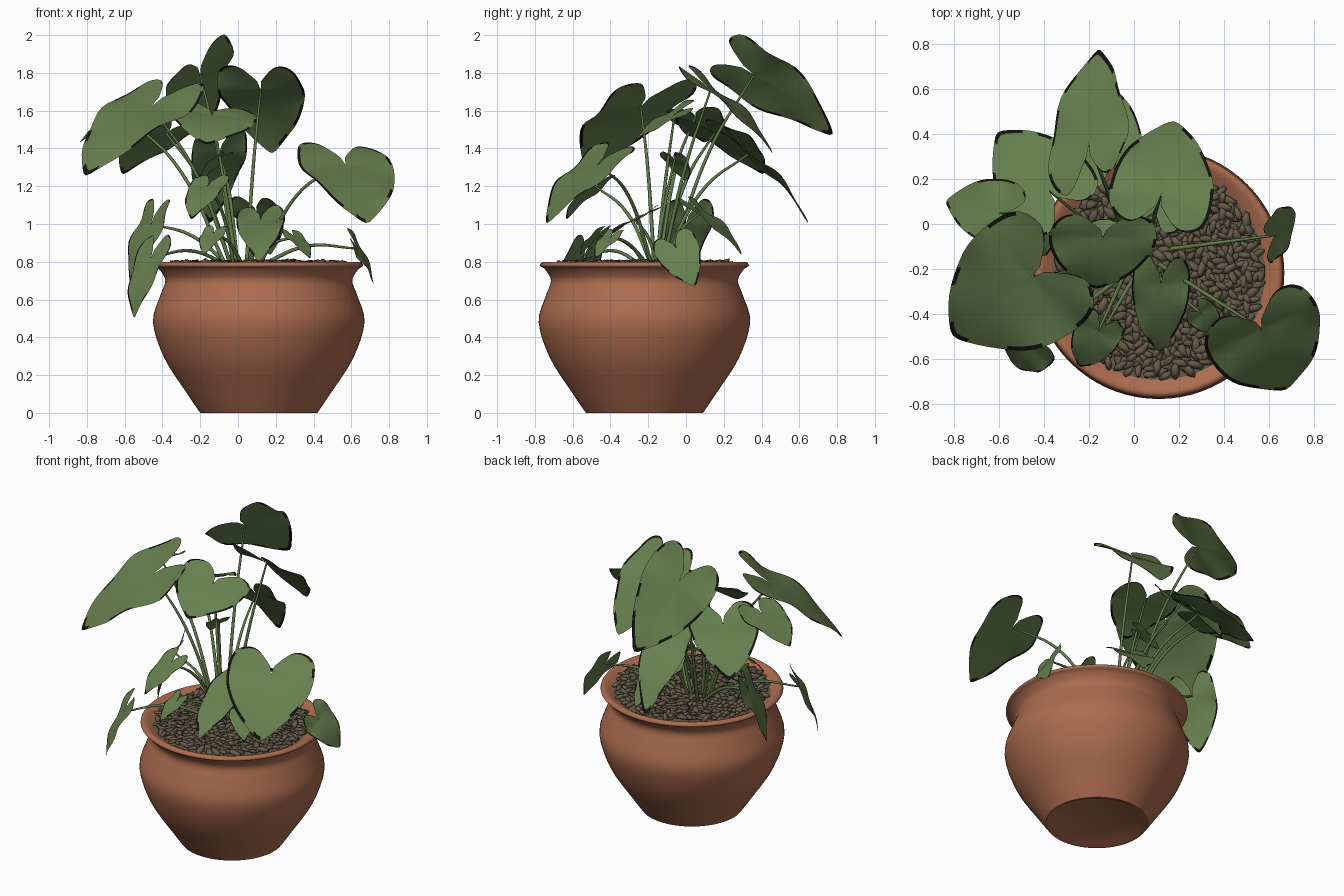
import bpy, bmesh, math, random
from mathutils import Vector, Matrix, Euler

if "Cube" in bpy.data.objects:
    bpy.data.objects.remove(bpy.data.objects["Cube"])

random.seed(4)
CX, CY = 0.11, -0.22            # pot axis
CROWN = Vector((.03, -.14, .77))  # where the stalks rise
UP = Vector((0, 0, 1))


def material(name, rgb):
    m = bpy.data.materials.new(name)
    m.diffuse_color = (*rgb, 1)
    m.use_nodes = True
    m.node_tree.nodes["Principled BSDF"].inputs["Base Color"].default_value = m.diffuse_color
    return m


TERRACOTTA = material("terracotta", (0.41, 0.15, 0.078))
PEBBLE = material("pebble_brown", (0.13, 0.105, 0.066))
LEAF = material("leaf_green", (0.135, 0.215, 0.077))
EDGE = material("leaf_edge_dark", (0.006, 0.007, 0.004))
STEM = material("stem_green", (0.12, 0.20, 0.065))


def smooth_path(pts, n):
    """Catmull-Rom curve through a few 2D points."""
    p = [Vector(q) for q in pts]
    p = [p[0]] + p + [p[-1]]
    out = []
    for a, b, c, d in zip(p, p[1:], p[2:], p[3:]):
        for i in range(n):
            t = i / n
            out.append(b + .5 * t * (c - a + t * (2 * a - 5 * b + 4 * c - d + t * (3 * (b - c) + d - a))))
    return out + [p[-1]]


def finish(name, bm, mats):
    me = bpy.data.meshes.new(name)
    for f in bm.faces:
        f.smooth = True
    bm.to_mesh(me)
    bm.free()
    ob = bpy.data.objects.new(name, me)
    for m in mats:
        me.materials.append(m)
    bpy.context.collection.objects.link(ob)
    return ob


def lathe(name, profile, mat, seg=72):
    bm = bmesh.new()
    vs = [bm.verts.new((CX + r, CY, z)) for r, z in profile]
    es = [bm.edges.new(p) for p in zip(vs, vs[1:])]
    bmesh.ops.spin(bm, geom=vs + es, cent=(CX, CY, 0), axis=(0, 0, 1),
                   angle=math.tau, steps=seg, use_duplicate=False)
    bmesh.ops.remove_doubles(bm, verts=bm.verts, dist=1e-4)
    bmesh.ops.recalc_face_normals(bm, faces=bm.faces)
    return finish(name, bm, [mat])


# Pot: recessed foot, rounded belly, neck and flared rim
body = smooth_path([(.31, 0), (.385, .11), (.50, .29), (.56, .48), (.522, .62), (.495, .70),
                    (.525, .758), (.553, .78), (.53, .80), (.472, .77)], 4)
pot = lathe("pot", [(0, .02), (.27, .015), (.295, 0)] + body, TERRACOTTA)
bpy.context.view_layer.objects.active = pot
pot.select_set(True)
bpy.ops.object.shade_smooth_by_angle(angle=math.radians(50))

# Soil bed and loose pebbles in a jittered sunflower spiral
lathe("soil", [(0, .775), (.474, .772)], PEBBLE)
bm = bmesh.new()
N = 620
for i in range(N):
    r, a = .46 * math.sqrt((i + .5) / N), i * 2.39996 + random.uniform(-.03, .03)
    rot = Euler((random.uniform(-.5, .5), random.uniform(-.5, .5), random.uniform(0, 6.28)))
    k = random.uniform(.8, 1.2)
    mtx = (Matrix.Translation((CX + r * math.cos(a), CY + r * math.sin(a), random.uniform(.778, .795)))
           @ rot.to_matrix().to_4x4() @ Matrix.Diagonal((.042 * k, .019 * k, .013 * k, 1)))
    bmesh.ops.create_icosphere(bm, subdivisions=1, radius=1, matrix=mtx)
finish("pebbles", bm, [PEBBLE])

# Half outline of a heart leaf, notch to tip: (along the midrib, across)
HALF = smooth_path([(-.14, .05), (-.4, .5), (-.29, .98), (.14, 1.06), (.62, .68), (1.02, 0)], 3)
OUTLINE = [(a, b) for a, b in HALF] + [(a, -b) for a, b in reversed(HALF[:-1])]
RINGS = [.25, .5, .75, .975, 1]


def leaf(name, joint, tip, width, roll=0):
    """Heart leaf running from its stalk joint to its tip."""
    u = tip - joint
    side = Matrix.Rotation(-math.radians(roll), 3, u) @ u.cross(UP).normalized()
    n = side.cross(u).normalized()
    ph = random.uniform(0, 6)

    def place(a, b, k):
        bulge = .28 * a * (1 - a) if a > 0 else -.25 * a * a
        wave = .04 * k * k * math.sin(9 * a + ph + (2 if b > 0 else 0)) * abs(b)
        return joint + u * a + side * (b * width / 2) + n * (u.length * (bulge + wave))

    bm = bmesh.new()
    c = bm.verts.new(joint)
    prev = None
    for k in RINGS:
        row = [bm.verts.new(place(a * k, b * k, k)) for a, b in OUTLINE]
        for i in range(len(row) - 1):
            if prev is None:
                bm.faces.new((c, row[i], row[i + 1]))
            else:
                f = bm.faces.new((prev[i], row[i], row[i + 1], prev[i + 1]))
                f.material_index = int(k == 1 and random.random() < .6)
        prev = row
    bmesh.ops.recalc_face_normals(bm, faces=bm.faces)
    if sum(f.normal.dot(n) for f in bm.faces) < 0:
        bmesh.ops.reverse_faces(bm, faces=bm.faces)
    finish("leaf_" + name, bm, [LEAF, EDGE]).modifiers.new("round", 'SUBSURF').levels = 1


def stem(name, joint):
    """Arching stalk from the crown to a leaf joint."""
    root = CROWN + Vector((.12 * joint.x + random.uniform(-.03, .03),
                           .12 * joint.y + random.uniform(-.03, .03), 0))
    arch = .22 if joint.z > 1 else .08
    mid = root.lerp(joint, .5) + UP * (arch * (joint - root).xy.length + .02)
    cu = bpy.data.curves.new(name, 'CURVE')
    cu.dimensions = '3D'
    cu.bevel_depth = .009
    cu.bevel_resolution = 2
    sp = cu.splines.new('BEZIER')
    sp.bezier_points.add(2)
    for p, co, r in zip(sp.bezier_points, (root, mid, joint), (1.2, 1, .6)):
        p.co = co
        p.radius = r
        p.handle_left_type = p.handle_right_type = 'AUTO'
    cu.materials.append(STEM)
    bpy.context.collection.objects.link(bpy.data.objects.new("stem_" + name, cu))


# Main leaves: joint, tip, width (and roll in degrees)
MAIN = {
    "top_back": ((-.2, .36, 1.79), (-.16, .78, 1.47), .42, 44),
    "big_left": ((-.46, -.24, 1.62), (-.81, -.5, 1.25), .57, 6),
    "big_right": ((.57, -.47, 1.31), (.68, -.74, 1), .5, 3),
    "upper_middle": ((.12, .13, 1.71), (.18, .46, 1.37), .43),
    "back_left": ((-.38, .15, 1.48), (-.61, .41, 1.26), .4),
    "lower_back": ((-.1, .33, 1.37), (-.15, .65, 1), .27),
    "far_left": ((-.6, .05, 1.57), (-.84, .1, 1.43), .28),
    "centre": ((-.14, -.06, 1.58), (-.17, -.29, 1.42), .45, 10),
    "low_front": ((.12, -.27, 1.02), (.11, -.57, .8), .24),
    "low_right": ((.63, -.05, .87), (.72, .05, .67), .22, -50),
    "drooping_left": ((-.46, -.54, .82), (-.55, -.61, .5), .23),
    "side_left": ((-.46, 0, 1.0), (-.56, -.05, .66), .29),
}
for name, (j, t, *shape) in MAIN.items():
    leaf(name, Vector(j), Vector(t), *shape)
    stem(name, Vector(j))

# Small inner leaves: joint and length, each hanging outward from the crown
for i, (x, y, z, size) in enumerate([(-.16, -.48, 1.2, .25), (-.13, -.46, .95, .16),
                                     (.3, -.4, .93, .16), (.1, .08, 1.06, .32), (-.1, -.06, 1.34, .17)]):
    j = Vector((x, y, z))
    out = Vector((x - CROWN.x, y - CROWN.y, 0)).normalized()
    leaf("small_%d" % i, j, j + (out - UP).normalized() * size, size * .8)
    stem("small_%d" % i, j)
